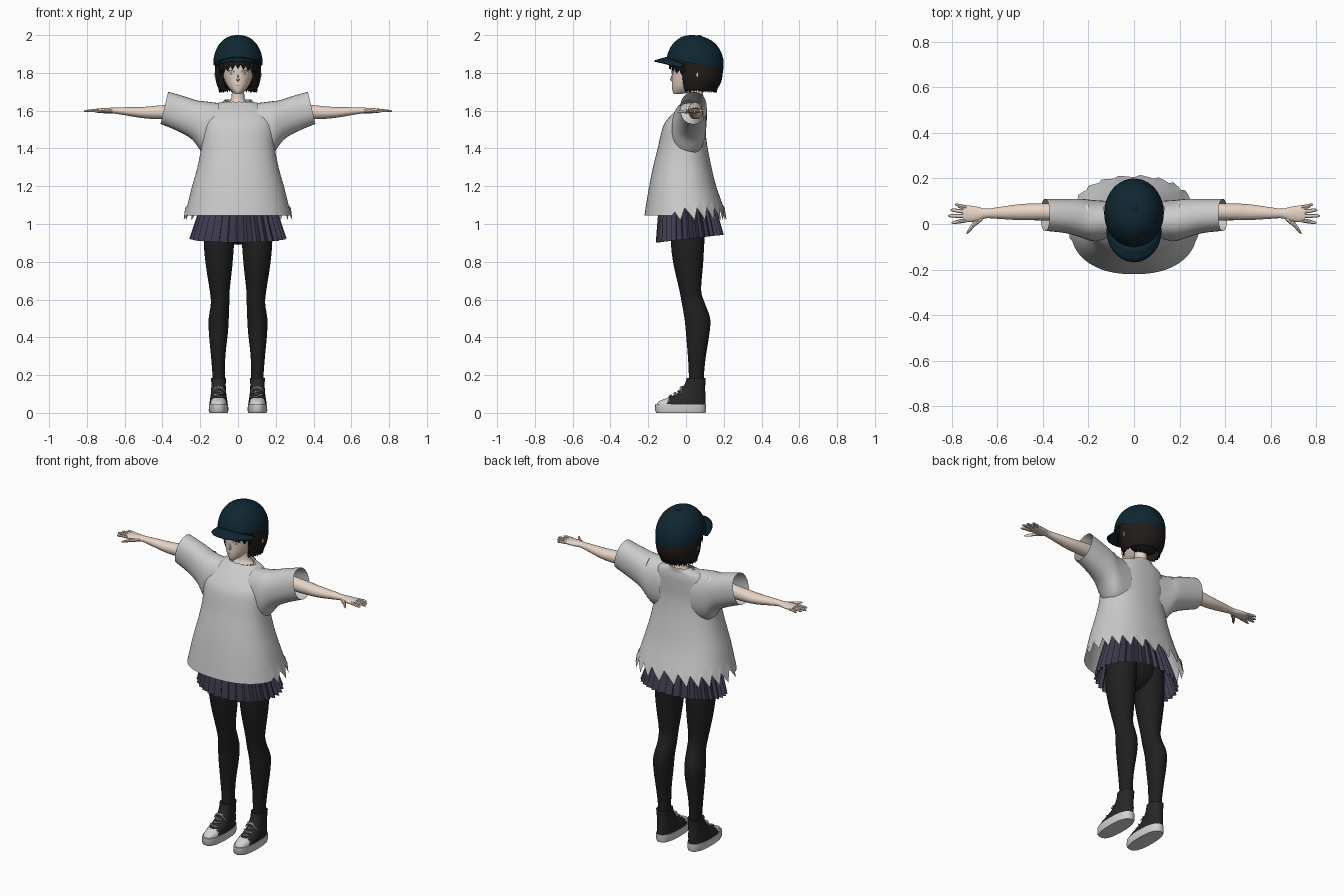
import bpy, bmesh
from math import sin, cos, pi, radians, sqrt, copysign
from mathutils import Vector

cube = bpy.data.objects.get("Cube")
if cube:
    bpy.data.objects.remove(cube)


def material(name, r, g, b):
    m = bpy.data.materials.new(name)
    m.use_nodes = True
    m.diffuse_color = (r, g, b, 1)
    bsdf = next(n for n in m.node_tree.nodes if n.type == 'BSDF_PRINCIPLED')
    bsdf.inputs["Base Color"].default_value = (r, g, b, 1)
    return m


SKIN = material("skin", .8, .66, .57)
SHIRT = material("shirt_grey", .6, .6, .6)
SKIRT = material("skirt_navy", .05, .047, .08)
TIGHTS = material("tights_black", .014, .014, .014)
HAIR = material("hair_black", .014, .011, .01)
CAP = material("cap_teal", .005, .02, .032)
BLACK = material("shoe_black", .02, .02, .021)
WHITE = material("shoe_white", .65, .65, .65)
IRIS = material("iris_grey", .3, .26, .24)
parts = []


def finish(name, bm, mats, rule=None, solid=0):
    bmesh.ops.recalc_face_normals(bm, faces=bm.faces[:])
    if rule:
        for f in bm.faces:
            f.material_index = rule(f.calc_center_median())
    me = bpy.data.meshes.new(name)
    bm.to_mesh(me)
    bm.free()
    for m in mats:
        me.materials.append(m)
    ob = bpy.data.objects.new(name, me)
    bpy.context.collection.objects.link(ob)
    if solid:
        mod = ob.modifiers.new("thickness", 'SOLIDIFY')
        mod.thickness = solid
        mod.offset = 0
    parts.append(ob)
    return ob


def loft(name, rings, mats, closed=True, cap=False, rule=None, solid=0):
    bm = bmesh.new()
    vs = [[bm.verts.new(p) for p in r] for r in rings]
    n = len(vs[0])
    for a, b in zip(vs, vs[1:]):
        for i in range(n if closed else n - 1):
            j = (i + 1) % n
            bm.faces.new((a[i], a[j], b[j], b[i]))
    if cap:
        bm.faces.new(vs[0][::-1])
        bm.faces.new(vs[-1])
    return finish(name, bm, mats, rule, solid)


def section(c, u, v, n=24, p=2):
    c, u, v = Vector(c), Vector(u), Vector(v)
    bend = lambda w: copysign(abs(w) ** (2 / p), w)
    return [c + u * bend(cos(2 * pi * i / n)) + v * bend(sin(2 * pi * i / n)) for i in range(n)]


def flat(z, rx, y0, y1, x=0, n=32, p=2):
    return section((x, (y0 + y1) / 2, z), (rx, 0, 0), (0, (y1 - y0) / 2, 0), n, p)


def smooth(rows, k=3):
    """Spline extra rows between the given ones."""
    out = []
    for i in range(len(rows) - 1):
        q = [rows[max(i - 1, 0)], rows[i], rows[i + 1], rows[min(i + 2, len(rows) - 1)]]
        for t in (j / k for j in range(k)):
            out.append([b + .5 * t * (c - a + t * (2 * a - 5 * b + 4 * c - d + t * (3 * (b - c) + d - a)))
                        for a, b, c, d in zip(*q)])
    return out + [list(rows[-1])]


def limb(name, rows, s, mat, n=14):
    """Rows of x, y, z, half depth, half height along a mirrored x axis."""
    loft(name, [section((s * x, y, z), (0, ry, 0), (0, 0, rz), n) for x, y, z, ry, rz in rows],
         [mat], cap=True)


def ball(name, c, r, mat):
    bm = bmesh.new()
    bmesh.ops.create_uvsphere(bm, u_segments=24, v_segments=14, radius=1)
    bmesh.ops.scale(bm, vec=r, verts=bm.verts)
    bmesh.ops.translate(bm, vec=c, verts=bm.verts)
    return finish(name, bm, [mat])


# Shirt body with torn hem and collar
TORSO = [(1.1, .268, -.212, .195), (1.2, .243, -.195, .16), (1.3, .215, -.175, .135),
         (1.4, .196, -.15, .115), (1.48, .193, -.132, .105), (1.54, .188, -.11, .105),
         (1.6, .165, -.055, .105), (1.635, .125, -.015, .1), (1.648, .068, 0, .1)]
rings = [flat(*r, n=96, p=2.3) for r in smooth(TORSO)]
hem = flat(1.045, .28, -.22, .205, n=96, p=2.3)
for i, p in enumerate(hem):
    if p.y > -.06:
        k = i % 4 / 3
        p.z = 1.085 - .065 * k
        p.x *= 1 + .03 * k
        p.y *= 1 + .05 * k
for i, p in enumerate(rings[-1]):
    p.z += .012 if p.y > .05 else -.02 * (i % 6 > 2)
loft("shirt_body", [hem] + rings, [SHIRT])

# Pleated skirt
rings = []
for z, rx, y0, y1, lift in ((1.16, .18, -.12, .13, 0), (1.04, .218, -.15, .17, .01), (.92, .258, -.16, .2, .02)):
    ring = flat(z, rx, y0, y1, n=128)
    for i, p in enumerate(ring):
        k = 1 - .09 * (i % 4) / 3
        p.x *= k
        p.z += lift * p.y / .18
        p.y *= k
    rings.append(ring)
loft("pleated_skirt", rings, [SKIRT])
ball("hips", (0, .01, 1.02), (.165, .095, .13), TIGHTS)

# Limbs, sleeves and shoes on both sides
SLEEVE = [(.39, 1.615, .085, .04, .07, -.02), (.3, 1.583, .093, .035, .075, -.015),
          (.23, 1.55, .105, .025, .085, -.01), (.18, 1.51, .14, .015, .09, 0), (.1, 1.5, .14, .015, .085, 0)]
ARM = [(.2, .05, 1.6, .04, .045), (.4, .053, 1.592, .037, .037), (.5, .052, 1.59, .035, .03),
       (.6, .048, 1.597, .025, .021), (.65, .046, 1.6, .021, .016), (.69, .044, 1.6, .032, .015),
       (.735, .045, 1.6, .037, .012), (.75, .045, 1.6, .034, .01)]
LEG = [(1.08, .085, -.08, .11, .085), (.9, .08, -.08, .097, .1), (.78, .07, -.065, .09, .1),
       (.65, .053, -.035, .08, .097), (.58, .049, -.022, .1, .095), (.5, .053, -.008, .128, .102),
       (.42, .05, 0, .124, .104), (.3, .038, .01, .105, .105), (.2, .033, .015, .095, .102),
       (.12, .032, .015, .095, .102)]
UPPER = [(.035, .05, -.157, .104), (.06, .047, -.145, .104), (.085, .043, -.085, .104),
         (.11, .04, -.04, .102), (.15, .038, -.008, .102), (.185, .04, .004, .104)]
FINGERS = [("little", .073, .085, .785), ("ring", .054, .061, .805),
           ("middle", .035, .036, .815), ("index", .016, .006, .8)]
for s, side in ((1, "left"), (-1, "right")):
    loft(side + "_sleeve", [section((s * x, yc, zc), (s * tilt, 0, hz), (0, hy, 0), 32, 2.2)
                            for x, zc, hz, yc, hy, tilt in smooth(SLEEVE)], [SHIRT])
    limb(side + "_arm", smooth(ARM), s, SKIN, 20)
    for name, ya, yb, tip in FINGERS:
        ym = (ya + yb) / 2
        limb(f"{side}_{name}_finger", [(.735, ya, 1.6, .0095, .009), (.77, ym, 1.6, .009, .008),
             (tip - .01, yb, 1.598, .007, .006), (tip, yb, 1.597, .003, .003)], s, SKIN, 8)
    limb(side + "_thumb", [(.665, .03, 1.598, .015, .011), (.7, .002, 1.596, .014, .01),
         (.722, -.026, 1.595, .011, .008), (.735, -.041, 1.594, .004, .004)], s, SKIN, 8)
    loft(side + "_leg", [flat(z, rx, a, b, s * x) for z, rx, a, b, x in smooth(LEG)], [TIGHTS], cap=True)

    # Canvas shoe: sole, upper with pale toe cap, laces
    fx = .103
    loft(side + "_sole", [flat(z, rx, a, b, s * fx, p=2.5) for z, rx, a, b in
                          ((0, .048, -.155, .102), (.012, .052, -.164, .106), (.045, .051, -.163, .106))],
         [WHITE], cap=True)
    loft(side + "_shoe_upper", [flat(z, rx, a, b, s * fx, p=2.3) for z, rx, a, b in smooth(UPPER, 4)],
         [BLACK, WHITE], cap=True, rule=lambda c: int(c.y < -.092 and c.z < .1))
    for i, (y, z) in enumerate(((-.085, .089), (-.062, .101), (-.04, .114), (-.024, .132))):
        d = .006 * (-1) ** i
        limb(f"{side}_lace_{i + 1}", [(fx - .024, y + d + .012, z - d, .005, .004), (fx, y - .002, z, .005, .004),
             (fx + .024, y - d + .012, z + d, .005, .004)], s, WHITE, 6)
    for e, label in ((1, "outer"), (-1, "inner")):
        limb(f"{side}_{label}_bow", [(fx, -.022, .138, .005, .004), (fx + e * .02, -.028, .132, .006, .008),
             (fx + e * .037, -.024, .11, .003, .004)], s, WHITE, 6)

# Neck and head
loft("neck", [flat(*r) for r in smooth([(1.6, .1, 0, .1), (1.635, .06, .01, .1), (1.665, .035, .022, .092),
                                        (1.75, .034, .02, .09)])], [SKIN])
loft("head", [flat(*r) for r in smooth([(1.688, .012, -.062, -.03), (1.7, .03, -.07, .03), (1.73, .056, -.075, .08),
     (1.78, .078, -.075, .13), (1.84, .087, -.075, .15), (1.9, .085, -.06, .15)])], [SKIN], cap=True)
loft("nose", [flat(z, rx, y, -.06, n=8) for z, rx, y in
              ((1.755, .006, -.075), (1.763, .008, -.085), (1.79, .004, -.076))], [SKIN], cap=True)


def face_plate(name, x0, x1, low, high, mat, lift):
    """Thin strip curved to the front of the face."""
    xs = [x0 + (x1 - x0) * i / 10 for i in range(11)]
    y = lambda x: .0325 - .1075 * sqrt(1 - (x / .082) ** 2) - lift
    loft(name, [[(x, y(x), f(x)) for x in xs] for f in (low, high)], [mat], closed=False)


for s, side in ((1, "left"), (-1, "right")):
    ex = s * .036
    arch = lambda x, h, w: h * sqrt(max(0, 1 - ((x - ex) / w) ** 2))
    face_plate(side + "_eye_white", ex - .019, ex + .019, lambda x: 1.797 - arch(x, .009, .019),
               lambda x: 1.797 + arch(x, .013, .019), WHITE, .003)
    face_plate(side + "_iris", ex - .008, ex + .008, lambda x: 1.798 - arch(x, .009, .008),
               lambda x: 1.798 + arch(x, .011, .008), IRIS, .004)
    face_plate(side + "_lash", ex - .021, ex + .021, lambda x: 1.799 + arch(x, .011, .021),
               lambda x: 1.8 + arch(x, .014, .021), HAIR, .005)
    ball(side + "_ear", (s * .112, .06, 1.79), (.013, .008, .018), SKIN)
loft("mouth", [[(x, -.078, z) for x in (-.012, 0, .012)] for z in (1.731, 1.734)], [IRIS], closed=False)


# Bobbed hair: side and back curtain, fringe, inner mass
def arc(z, rx, y0, y1, a0, a1, n):
    cy, ry = (y0 + y1) / 2, (y1 - y0) / 2
    angles = [radians(a0 + (a1 - a0) * i / n) for i in range(n + 1)]
    return [Vector((rx * sin(a), cy - ry * cos(a), z)) for a in angles]


BOB = [(1.715, .098, -.03, .16), (1.74, .11, -.04, .178), (1.78, .118, -.047, .19),
       (1.83, .12, -.05, .191), (1.88, .115, -.05, .182)]
rings = [arc(*r, 42, 318, 72) for r in smooth(BOB)]
for i, p in enumerate(rings[0]):
    p.z -= (0, .018, .006, .014)[i % 4]
loft("bob_hair", rings, [HAIR], closed=False, solid=.006)
rings = [arc(z, rx, y, .15, -72, 72, 36) for z, rx, y in ((1.845, .102, -.088), (1.87, .104, -.086), (1.9, .1, -.075))]
for i, p in enumerate(rings[0]):
    p.z -= (0, .012, .024, .012)[i % 4] + 4 * p.x ** 2
loft("fringe", rings, [HAIR], closed=False, solid=.004)
ball("hair_mass", (0, .085, 1.8), (.106, .092, .1), HAIR)

# Cap crown, brim and button
rings = []
for i in range(13):
    t = radians(89.5 * i / 12)
    r = cos(t) ** .85
    rings.append(section((0, .048 + .022 * sin(t), 1.848 + .148 * sin(t)), (.131 * r, 0, 0),
                         (0, .15 * r, -.03 * r), 40))
loft("cap_crown", rings, [CAP])
rows = []
for k in (0, .35, .7, 1):
    row = []
    for i in range(25):
        a = radians(-90 + 7.5 * i)
        inner = Vector((.125 * sin(a * .75), .048 - .148 * cos(a * .75), 1.84 + .042 * cos(a)))
        outer = Vector((.118 * sin(a), -.03 - .137 * cos(a), 1.829 + .034 * cos(a)))
        row.append(inner.lerp(outer, k))
    rows.append(row)
loft("cap_brim", rows, [CAP], closed=False, solid=.007)
ball("cap_button", (0, .07, 1.994), (.014, .014, .006), CAP)

# Smooth shading with crisp edges
bpy.ops.object.select_all(action='DESELECT')
for ob in parts:
    ob.select_set(True)
bpy.context.view_layer.objects.active = parts[0]
bpy.ops.object.shade_smooth_by_angle(angle=radians(40))
